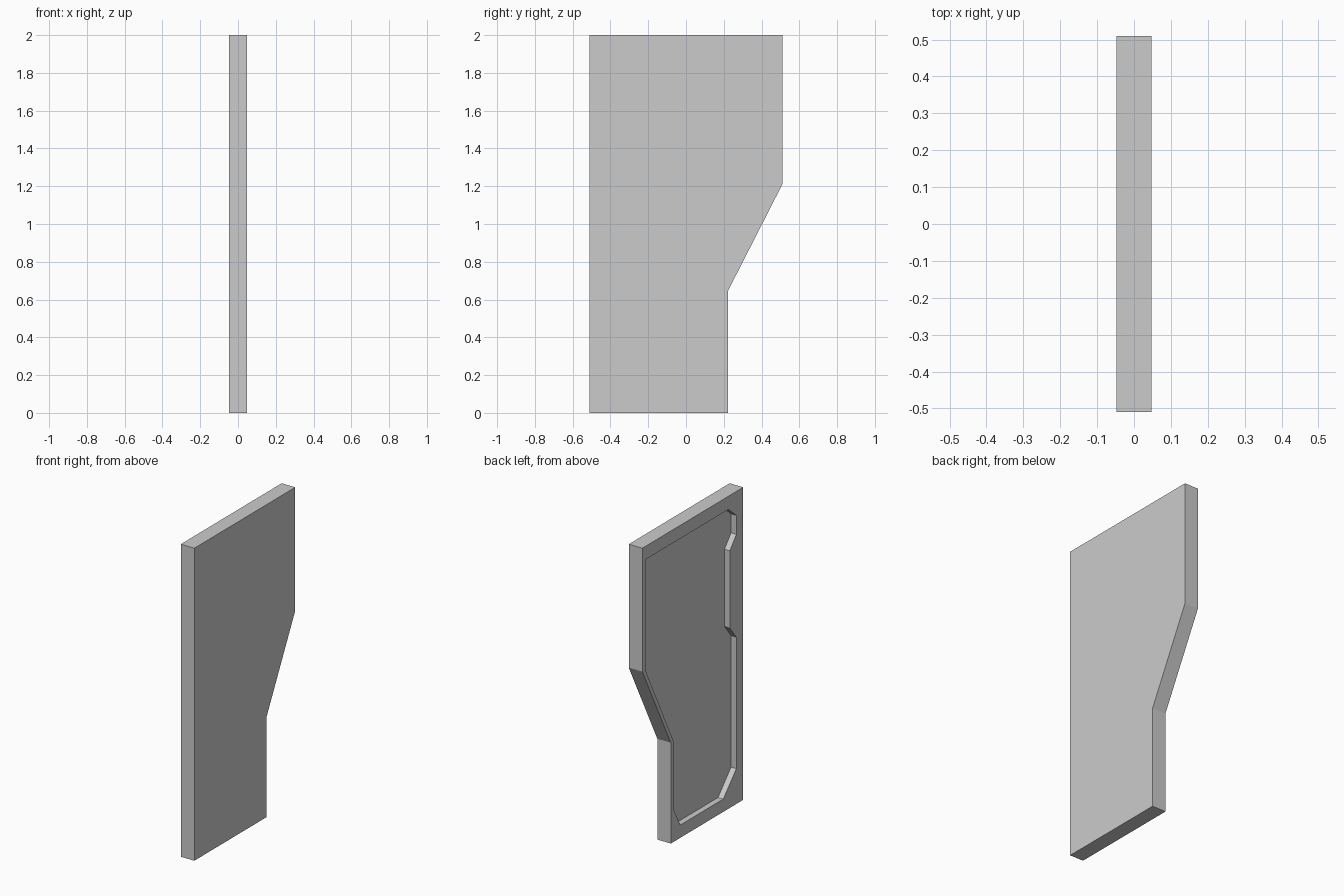
import bpy, bmesh

if "Cube" in bpy.data.objects:
    bpy.data.objects.remove(bpy.data.objects["Cube"])

HALF = 0.048      # half thickness of the panel
DEPTH = 0.037     # depth of the recess in the -x face

# (y, z) outline of the panel
PANEL = [(-0.51, 0), (0.222, 0), (0.222, 0.645), (0.51, 1.21), (0.51, 2), (-0.51, 2)]

# (y, z) outline of the recess: chamfered corners and a stepped-in edge
RECESS = [(-0.308, 0.082), (0.126, 0.082), (0.19, 0.20), (0.19, 0.635),
          (0.475, 1.2), (0.475, 1.915), (-0.36, 1.915), (-0.44, 1.847),
          (-0.44, 1.725), (-0.374, 1.646), (-0.374, 1.151), (-0.44, 1.068),
          (-0.44, 0.226)]


def prism(name, outline, x0, x1):
    """Extrude a (y, z) outline along x into a closed solid."""
    bm = bmesh.new()
    face = bm.faces.new([bm.verts.new((x0, y, z)) for y, z in outline])
    new = bmesh.ops.extrude_face_region(bm, geom=[face])["geom"]
    bmesh.ops.translate(bm, vec=(x1 - x0, 0, 0),
                        verts=[v for v in new if isinstance(v, bmesh.types.BMVert)])
    bmesh.ops.recalc_face_normals(bm, faces=bm.faces[:])
    mesh = bpy.data.meshes.new(name)
    bm.to_mesh(mesh)
    bm.free()
    obj = bpy.data.objects.new(name, mesh)
    bpy.context.collection.objects.link(obj)
    return obj


# main slab
panel = prism("wall_panel", PANEL, -HALF, HALF)

# recess cut into the inner face
cutter = prism("recess_cutter", RECESS, -HALF - 0.1, -HALF + DEPTH)
cutter.hide_render = True
mod = panel.modifiers.new("recess", 'BOOLEAN')
mod.operation = 'DIFFERENCE'
mod.solver = 'EXACT'
mod.object = cutter
bpy.context.view_layer.objects.active = panel
bpy.ops.object.modifier_apply(modifier=mod.name)
bpy.data.objects.remove(cutter)
